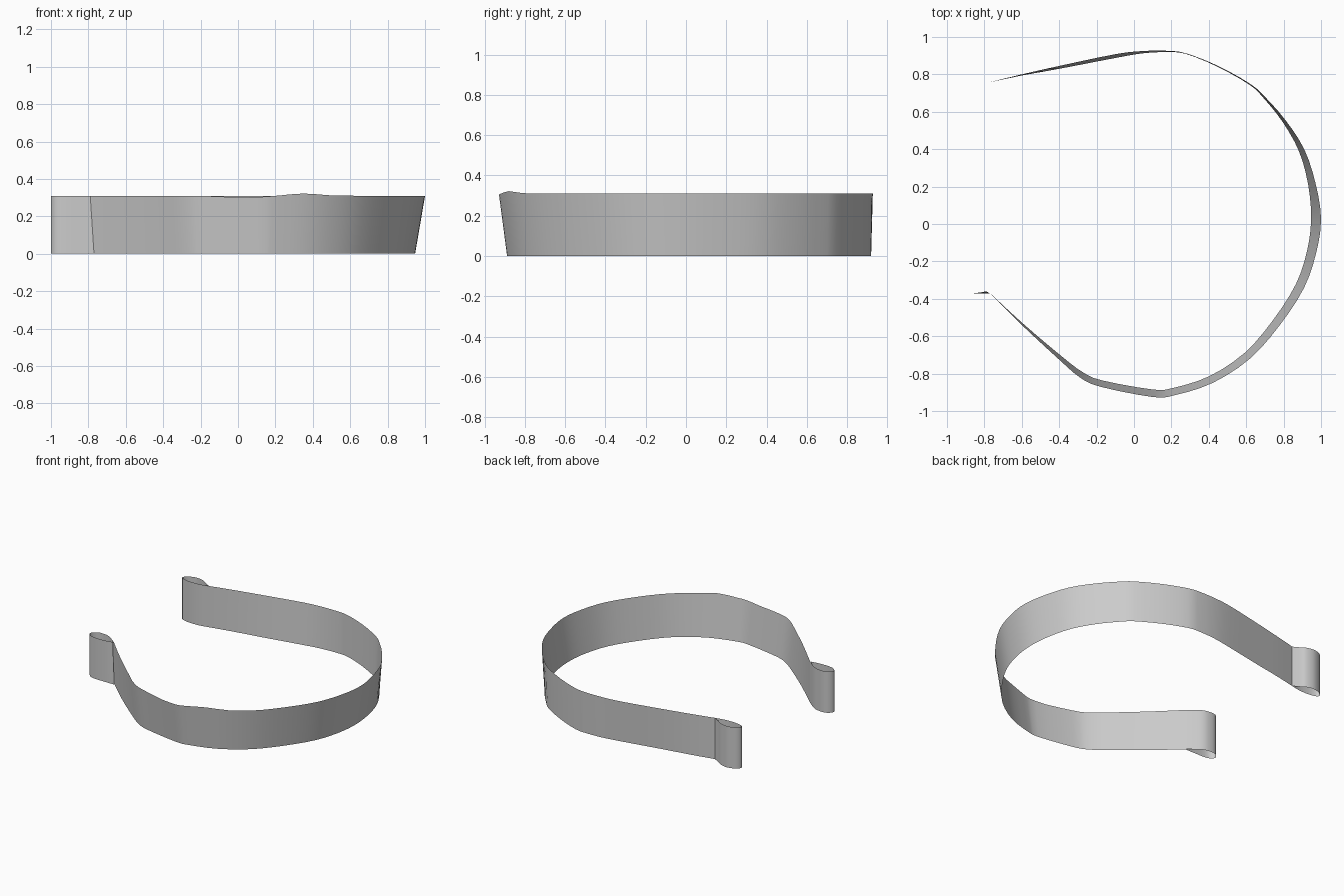
import bpy
import math
from mathutils import Vector

old = bpy.data.objects.get("Cube")
if old:
    bpy.data.objects.remove(old)

HEIGHT = 0.31

grey = bpy.data.materials.new("plain grey")
grey.use_nodes = True
grey.diffuse_color = (0.6, 0.6, 0.6, 1)
grey.node_tree.nodes["Principled BSDF"].inputs["Base Color"].default_value = grey.diffuse_color


def smooth_path(points, steps):
    """Catmull-Rom path through points of any dimension."""
    pts = [Vector(p) for p in points]
    pts = [pts[0]] + pts + [pts[-1]]
    path = []
    for a, b, c, d in zip(pts, pts[1:], pts[2:], pts[3:]):
        for i in range(steps):
            t = i / steps
            path.append((2 * b + (c - a) * t + (2 * a - 5 * b + 4 * c - d) * t ** 2
                         + (3 * b - a - 3 * c + d) * t ** 3) / 2)
    return path + [pts[-1]]


def make_ribbon(name, top, bottom):
    """Join a top edge and a bottom edge with one strip of thin sheet."""
    n = len(top)
    faces = [(i, n + i, n + i + 1, i + 1) for i in range(n - 1)]
    mesh = bpy.data.meshes.new(name)
    mesh.from_pydata(list(top) + list(bottom), [], faces)
    mesh.materials.append(grey)
    obj = bpy.data.objects.new(name, mesh)
    bpy.context.collection.objects.link(obj)
    bpy.ops.object.select_all(action='DESELECT')
    obj.select_set(True)
    bpy.context.view_layer.objects.active = obj
    bpy.ops.object.shade_smooth_by_angle(angle=math.radians(40))


def top_height(x, y):
    """Slight rise and dip along the front top edge."""
    if y > -0.5:
        return HEIGHT
    rise = 0.012 * math.exp(-((x - 0.35) / 0.11) ** 2)
    dip = 0.009 * math.exp(-((x - 0.03) / 0.15) ** 2)
    return HEIGHT + rise - dip


# Main band: top edge x, y and how far the bottom edge leans inward
band = [
    (-0.78, 0.756, 0), (-0.6, 0.8, 0.006), (-0.4, 0.845, 0.015), (-0.1, 0.908, 0.02),
    (0.05, 0.925, 0.012), (0.18, 0.926, 0.007), (0.28, 0.912, 0.003), (0.45, 0.845, 0.005),
    (0.62, 0.75, 0.006), (0.7, 0.68, 0.01), (0.81, 0.555, 0.018), (0.91, 0.4, 0.03),
    (0.97, 0.22, 0.04), (1, 0.03, 0.053), (0.975, -0.15, 0.05), (0.91, -0.34, 0.048),
    (0.78, -0.54, 0.045), (0.62, -0.72, 0.042), (0.42, -0.85, 0.04), (0.22, -0.915, 0.04),
    (0.1, -0.925, 0.04), (-0.18, -0.87, 0.035), (-0.29, -0.82, 0.032),
    (-0.4, -0.725, 0.022), (-0.6, -0.54, 0.01), (-0.78, -0.36, 0),
]
path = smooth_path(band, 3)
top, bottom = [], []
for i, p in enumerate(path):
    along = path[min(i + 1, len(path) - 1)] - path[max(i - 1, 0)]
    inward = Vector((along.y, -along.x, 0)).normalized()
    top.append(Vector((p.x, p.y, top_height(p.x, p.y))))
    bottom.append(Vector((p.x, p.y, 0)) + inward * p.z)
make_ribbon("curved_band", top, bottom)

# End loops: sheet folded back on itself at each end of the band
loops = {
    "back_end_loop": [(-0.77, 0.757), (-0.82, 0.785), (-0.86, 0.81), (-0.92, 0.82), (-0.98, 0.8),
                      (-1, 0.765), (-0.95, 0.745), (-0.86, 0.742), (-0.78, 0.756)],
    "front_end_loop": [(-0.78, -0.36), (-0.86, -0.3), (-0.92, -0.285), (-0.97, -0.292),
                       (-1, -0.33), (-0.96, -0.365), (-0.86, -0.37), (-0.79, -0.36)],
}
for name, points in loops.items():
    path = smooth_path(points, 4)
    top = [Vector((p.x, p.y, HEIGHT)) for p in path]
    bottom = [Vector((p.x, p.y, 0)) for p in path]
    if name == "front_end_loop":
        # The free flap end slants outward toward its foot
        for i in range(1, 5):
            bottom[-i].x += 0.005 * (5 - i)
            bottom[-i].y -= 0.003 * (5 - i)
    make_ribbon(name, top, bottom)
